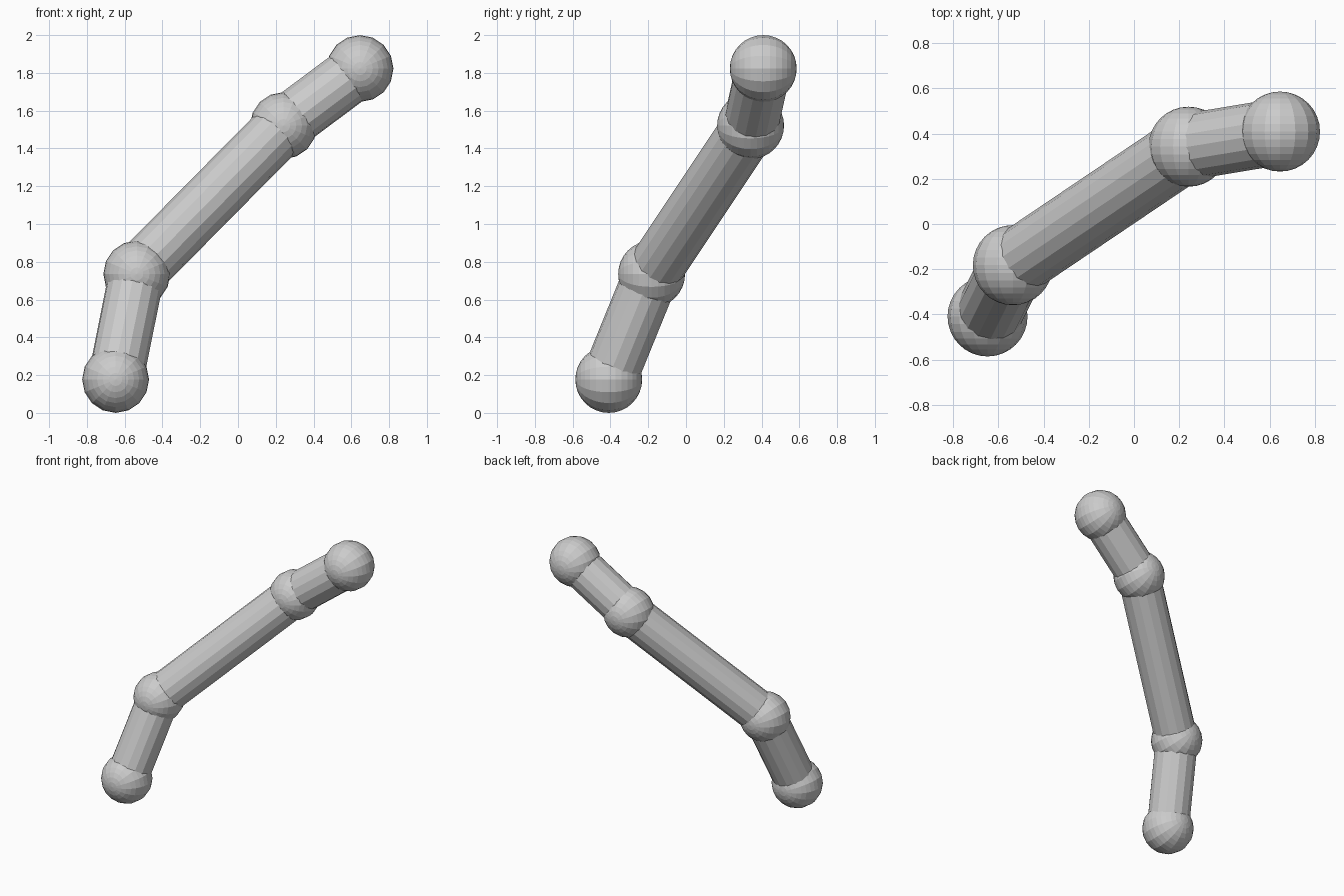
import bpy
from math import radians
from mathutils import Vector

if "Cube" in bpy.data.objects:
    bpy.data.objects.remove(bpy.data.objects["Cube"])

# Centres of the four ball joints along the bent arm
JOINTS = [Vector(p) for p in ((-0.648, -0.409, 0.177), (-0.536, -0.182, 0.735),
                              (0.241, 0.342, 1.521), (0.646, 0.409, 1.823))]
BALL_R, TUBE_R, SIDES = 0.177, 0.147, 16


def ball(name, centre):
    # Poles face front and back
    bpy.ops.mesh.primitive_uv_sphere_add(segments=SIDES, ring_count=16, radius=BALL_R,
                                         location=centre, rotation=(radians(90), 0, 0))
    bpy.context.object.name = name


def tube(name, a, b):
    bpy.ops.mesh.primitive_cylinder_add(vertices=SIDES, radius=TUBE_R, depth=(b - a).length,
                                        end_fill_type='NOTHING', location=(a + b) / 2)
    ob = bpy.context.object
    ob.name = name
    ob.rotation_euler = (b - a).to_track_quat('Z', 'Y').to_euler()


# Balls at the ends and bends
for name, p in zip(("lower_end_ball", "lower_joint_ball", "upper_joint_ball", "upper_end_ball"), JOINTS):
    ball(name, p)

# Straight tubes between neighbouring balls
for name, a, b in zip(("lower_tube", "middle_tube", "upper_tube"), JOINTS, JOINTS[1:]):
    tube(name, a, b)
